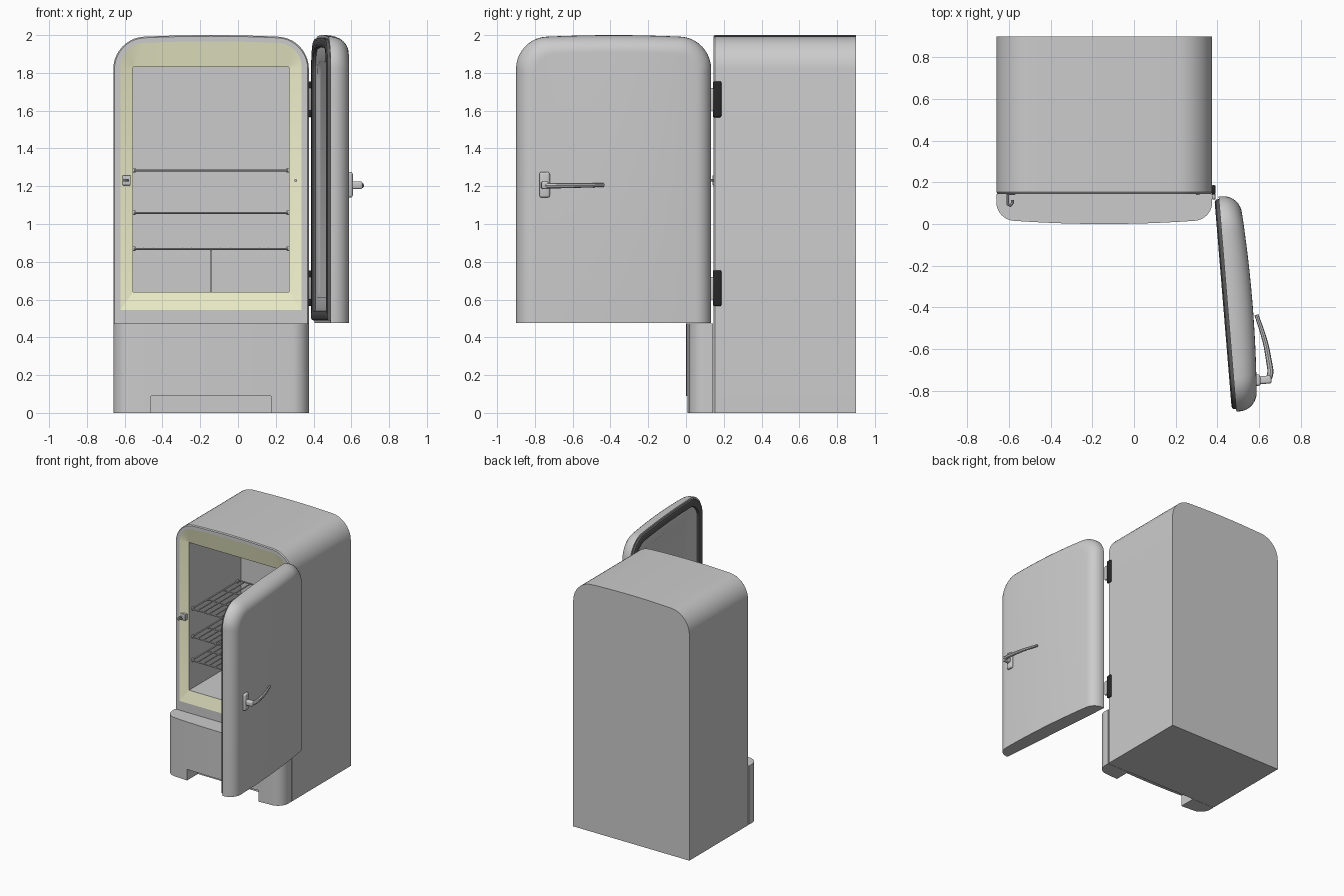
import bpy, bmesh
from math import sin, cos, pi, radians
from mathutils import Matrix, Vector

if "Cube" in bpy.data.objects:
    bpy.data.objects.remove(bpy.data.objects["Cube"])

XC, W = -0.1425, 0.5175                      # cabinet centre and half width
PIVOT = Vector((0.385, 0.14, 0))
OPEN = Matrix.Translation(PIVOT) @ Matrix.Rotation(radians(94.7), 4, 'Z') @ Matrix.Translation(-PIVOT)


def material(name, rgb):
    m = bpy.data.materials.new(name)
    m.diffuse_color = (*rgb, 1)
    m.use_nodes = True
    m.node_tree.nodes["Principled BSDF"].inputs["Base Color"].default_value = m.diffuse_color
    return m


CREAM = material("cream", (0.84, 0.85, 0.58))
BLACK = material("black", (0.02, 0.02, 0.02))
RUBBER = material("rubber", (0.1, 0.1, 0.1))


def finish(ob, mat=None, swing=False, smooth=True):
    if mat:
        ob.data.materials.append(mat)
    if swing:
        ob.data.transform(OPEN)
    if smooth:
        bpy.ops.object.select_all(action='DESELECT')
        ob.select_set(True)
        bpy.context.view_layer.objects.active = ob
        bpy.ops.object.shade_smooth_by_angle(angle=radians(32))
    return ob


def from_bmesh(name, bm, **kw):
    bmesh.ops.recalc_face_normals(bm, faces=bm.faces)
    me = bpy.data.meshes.new(name)
    bm.to_mesh(me)
    bm.free()
    ob = bpy.data.objects.new(name, me)
    bpy.context.collection.objects.link(ob)
    return finish(ob, **kw)


def outline(w, top, zb, r, crown):
    """Round-topped outline: top points right to left, then bottom points back."""
    half = [(w - r + r * cos(a * pi / 20), top - r + r * sin(a * pi / 20)) for a in range(11)]
    mid = [((w - r) * (1 - i / 5), top) for i in range(1, 10)]
    pts = half + mid + [(-x, z) for x, z in reversed(half)]
    pts = [(x, z - crown * (x / w) ** 2) for x, z in pts]
    return pts + [(x, zb) for x, _ in reversed(pts)]


def ring(pts, y, bulge=0):
    w = max(p[0] for p in pts)
    return [(XC + x, y - bulge * (1 - (x / w) ** 2), z) for x, z in pts]


def loft(name, rings, cap0=False, cap1=False, loop=False, **kw):
    bm = bmesh.new()
    vs = [[bm.verts.new(p) for p in r] for r in rings]
    n = len(vs[0])
    for a, b in list(zip(vs, vs[1:])) + ([(vs[-1], vs[0])] if loop else []):
        for i in range(n):
            j = (i + 1) % n
            bm.faces.new((a[i], a[j], b[j], b[i]))
    for cap, r in ((cap0, vs[0]), (cap1, vs[-1])):
        if cap:
            for i in range(n // 2 - 1):
                bm.faces.new((r[i], r[i + 1], r[n - 2 - i], r[n - 1 - i]))
    return from_bmesh(name, bm, **kw)


def box(name, x, y, z, bevel=0, **kw):
    bm = bmesh.new()
    bmesh.ops.create_cube(bm, size=1)
    for v in bm.verts:
        v.co = [(a + b) / 2 + c * (b - a) for c, (a, b) in zip(v.co, (x, y, z))]
    if bevel:
        bmesh.ops.bevel(bm, geom=bm.edges[:], offset=bevel, segments=4, profile=0.5, affect='EDGES')
    return from_bmesh(name, bm, **kw)


def wires(name, paths, radius, kind='POLY', radii=None, res=2, **kw):
    cu = bpy.data.curves.new(name, 'CURVE')
    cu.dimensions, cu.bevel_depth, cu.bevel_resolution, cu.use_fill_caps = '3D', radius, res, True
    for path in paths:
        s = cu.splines.new(kind)
        s.points.add(len(path) - 1)
        for i, p in enumerate(path):
            s.points[i].co = (*p, 1)
            s.points[i].radius = radii[i] if radii else 1
        if kind == 'NURBS':
            s.use_endpoint_u, s.order_u, s.resolution_u = True, 3, 8
    ob = bpy.data.objects.new(name, cu)
    bpy.context.collection.objects.link(ob)
    bpy.ops.object.select_all(action='DESELECT')
    ob.select_set(True)
    bpy.context.view_layer.objects.active = ob
    bpy.ops.object.convert(target='MESH')
    return finish(bpy.context.object, **kw)


# cabinet shell, cream surround and inner compartment
body = outline(W, 2.0, 0, 0.16, 0.018)
lip = outline(W - 0.006, 1.994, 0, 0.155, 0.018)
mouth = outline(0.48, 1.967, 0.545, 0.12, 0.015)
hole = outline(0.413, 1.83, 0.64, 0.004, 0)
loft("cabinet_shell", [ring(body, 0.9), ring(body, 0.153), ring(lip, 0.145), ring(mouth, 0.145)], cap0=True)
loft("opening_surround", [ring(mouth, 0.145), ring(hole, 0.17)], mat=CREAM)
loft("inner_compartment", [ring(hole, 0.17), ring(hole, 0.83)], cap1=True)

# bowed lower front panel with a toe notch
R = 0.09
side = [(W - R + R * cos(a * pi / 20), 0.105 - R * sin(a * pi / 20)) for a in range(11)]
plan = [(W, 0.143)] + side + [((W - R) * (1 - i / 6), 0.015) for i in range(1, 6)] + [(0, 0.015)]
plan = [(x, y - 0.015 * (1 - (x / (W - R)) ** 2) if x <= W - R else y) for x, y in plan]
plan += [(-x, y) for x, y in reversed(plan[:-1])]
bm = bmesh.new()
base = bm.faces.new([bm.verts.new((XC + x, y, 0)) for x, y in plan])
up = bmesh.ops.extrude_face_region(bm, geom=[base])
bmesh.ops.translate(bm, vec=(0, 0, 0.472), verts=[v for v in up['geom'] if isinstance(v, bmesh.types.BMVert)])
panel = from_bmesh("lower_panel", bm, smooth=False)
cutter = box("toe_notch_cutter", (-0.46, 0.175), (-0.1, 0.3), (-0.1, 0.09), smooth=False)
cutter.hide_render = True
mod = panel.modifiers.new("notch", 'BOOLEAN')
mod.operation, mod.object, mod.solver = 'DIFFERENCE', cutter, 'EXACT'
bpy.context.view_layer.objects.active = panel
bpy.ops.object.modifier_apply(modifier="notch")
bpy.data.objects.remove(cutter)
finish(panel)


# door: pillowed front and a recessed liner, modelled closed then swung open
def door_outline(d, zb=0.477):
    return outline(W - d, 2.0 - d, zb, max(0.16 - 0.6 * d, 0.05), 0.018)


rings = [ring(door_outline(0.165, 0.635), 0.105), ring(door_outline(0.14, 0.61), 0.12),
         ring(door_outline(0.07, 0.54), 0.12), ring(door_outline(0), 0.12)]
for i in range(9):
    a = i * pi / 16
    rings.append(ring(door_outline(R * (1 - cos(a))), 0.105 - R * sin(a), 0.015 * sin(a)))
loft("door", rings, cap0=True, cap1=True, swing=True)
loft("door_gasket", [ring(door_outline(d, 0.477 + d), y) for d, y in
                     ((0.012, 0.118), (0.014, 0.135), (0.025, 0.141), (0.05, 0.141), (0.062, 0.135), (0.065, 0.118))],
     loop=True, mat=RUBBER, swing=True)

# door handle: back plate, post and curved lever
box("handle_plate", (-0.545, -0.49), (-0.008, 0.035), (1.14, 1.275), 0.012, swing=True)
box("handle_post", (-0.538, -0.5), (-0.06, 0.01), (1.185, 1.225), 0.01, swing=True)
wires("handle_lever", [[(-0.525, -0.035, 1.203), (-0.505, -0.062, 1.203), (-0.42, -0.055, 1.203),
                        (-0.32, -0.045, 1.204), (-0.205, -0.014, 1.206)]],
      0.015, 'NURBS', (1, 1, 0.9, 0.8, 0.65), swing=True)

# hinges
for n, z in (("upper", 1.66), ("lower", 0.66)):
    box(n + "_hinge_plate", (0.372, 0.391), (0.142, 0.187), (z - 0.095, z + 0.095), 0.008, mat=BLACK)
    box(n + "_hinge_knuckle", (0.374, 0.39), (0.118, 0.146), (z - 0.06, z + 0.06), 0.005)

# wire shelves with side pegs
X0, X1, Y0, Y1 = -0.55, 0.265, 0.2, 0.8
for n, z in (("top", 1.285), ("middle", 1.06), ("bottom", 0.87)):
    rods = [[(X0 + (X1 - X0) * i / 16, Y0, z), (X0 + (X1 - X0) * i / 16, Y1, z)] for i in range(17)]
    rods += [[(X0, y, z - 0.002), (X1, y, z - 0.002)] for y in (Y0, 0.4, 0.6, Y1)]
    wires(n + "_shelf", rods, 0.0045)
    for x in (X0, X1):
        for y in (0.21, 0.78):
            box(n + "_shelf_peg", (x - 0.008, x + 0.008), (y - 0.01, y + 0.01), (z - 0.012, z + 0.012), 0.003)

# divider below the bottom shelf
box("bin_divider", (-0.147, -0.137), (0.21, 0.8), (0.64, 0.868))

# latch striker on the left, light switch on the right
box("striker_plate", (-0.612, -0.568), (0.14, 0.17), (1.205, 1.257), 0.004)
wires("striker_hook", [[(-0.605, 0.15, 1.231), (-0.605, 0.095, 1.231), (-0.592, 0.088, 1.231),
                        (-0.583, 0.1, 1.231), (-0.583, 0.115, 1.231)]], 0.007)
wires("light_switch", [[(0.305, 0.17, 1.23), (0.305, 0.14, 1.23)]], 0.008)
